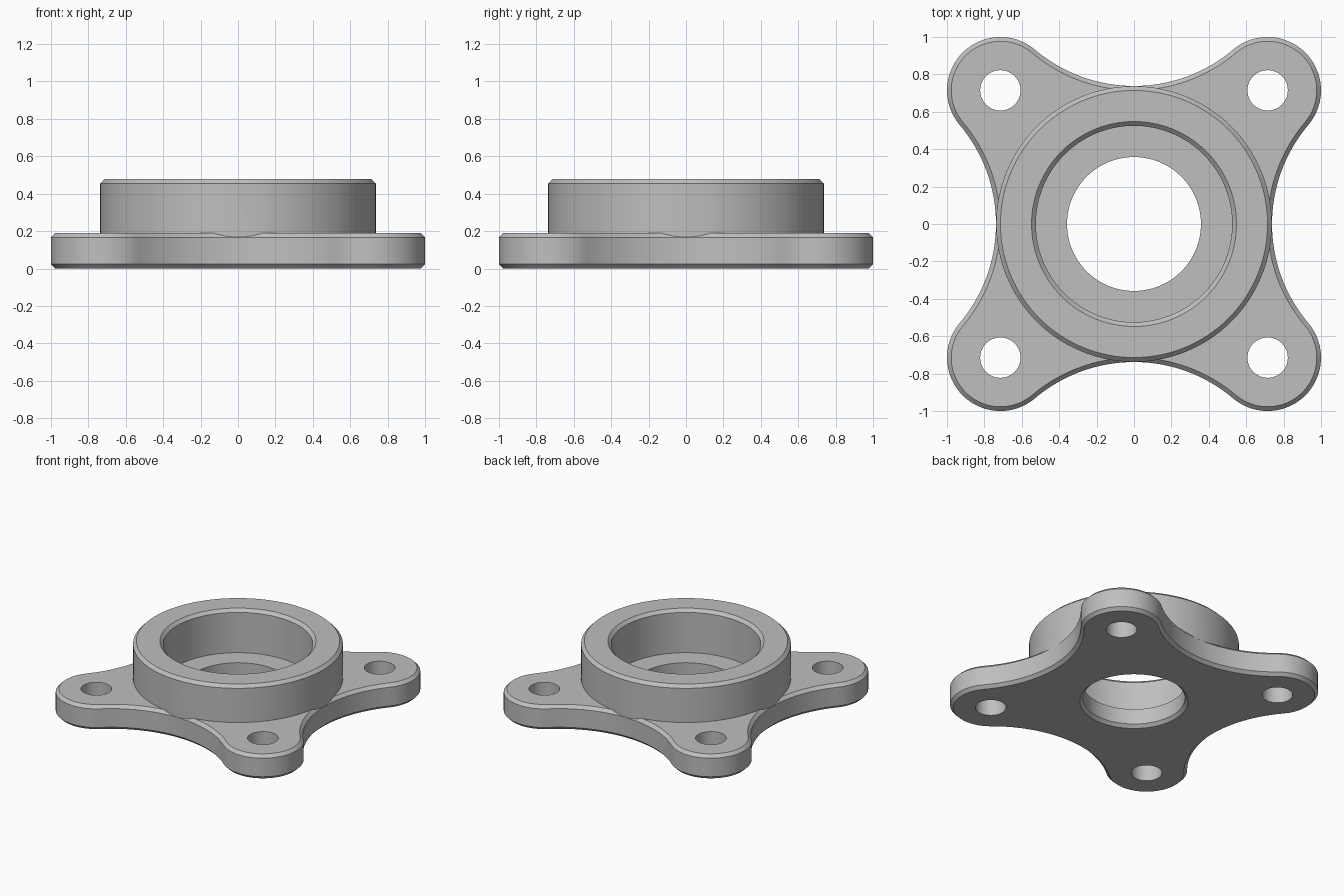
import bpy, bmesh
from math import pi, sin, cos, atan2, hypot

cube = bpy.data.objects.get("Cube")
if cube:
    bpy.data.objects.remove(cube)

EAR, EAR_R, NECK = 0.7145, 0.2855, 0.738   # ear centre, ear radius, plate half-width at the waist
PLATE_H, HEIGHT, CH = 0.19, 0.478, 0.023   # plate top, boss top, chamfer
BOSS_R, BORE_R, HOLE_R, BOLT_R = 0.737, 0.525, 0.358, 0.108
FLOOR = 0.143

grey = bpy.data.materials.new("machined grey")
grey.use_nodes = True
colour = (0.52, 0.52, 0.52, 1)
grey.diffuse_color = colour
grey.node_tree.nodes["Principled BSDF"].inputs["Base Color"].default_value = colour


def loft(name, rings):
    """Closed solid through a stack of (outline, z) rings, capped at both ends."""
    bm = bmesh.new()
    loops = [[bm.verts.new((x, y, z)) for x, y in outline] for outline, z in rings]
    for a, b in zip(loops, loops[1:]):
        for i in range(len(a)):
            j = (i + 1) % len(a)
            bm.faces.new((a[i], a[j], b[j], b[i]))
    bm.faces.new(loops[0][::-1])
    bm.faces.new(loops[-1])
    mesh = bpy.data.meshes.new(name)
    bm.to_mesh(mesh)
    bm.free()
    mesh.materials.append(grey)
    obj = bpy.data.objects.new(name, mesh)
    bpy.context.collection.objects.link(obj)
    return obj


def arc(cx, cy, r, start, end, steps):
    return [(cx + r * cos(start + (end - start) * i / steps),
             cy + r * sin(start + (end - start) * i / steps)) for i in range(steps + 1)]


def lathe(name, profile, x=0, y=0, segments=128):
    return loft(name, [(arc(x, y, r, 0, 2 * pi, segments)[:-1], z) for r, z in profile])


def plate_outline(inset):
    """Four round ears joined by tangent concave arcs, shrunk by the inset."""
    c = (2 * EAR**2 - (NECK - EAR_R)**2) / (2 * (EAR - NECK + EAR_R))
    lean = atan2(c - EAR, EAR)              # direction of the tangent point
    ear_r, waist_r = EAR_R - inset, c - NECK + inset
    quarter = arc(EAR, EAR, ear_r, lean - pi / 2, pi - lean, 32)
    quarter += arc(0, c, waist_r, -lean, lean - pi, 32)[1:-1]
    # the ear arc starts at the matching tangent point on the +x side
    start = -(pi / 2 - lean)
    quarter[:33] = arc(EAR, EAR, ear_r, start, pi - lean, 32)
    points = []
    for k in range(4):
        for x, y in quarter:
            for _ in range(k):
                x, y = -y, x
            points.append((x, y))
    return points


def combine(target, tool, operation):
    mod = target.modifiers.new("combine", 'BOOLEAN')
    mod.operation, mod.object, mod.solver = operation, tool, 'EXACT'
    bpy.context.view_layer.objects.active = target
    bpy.ops.object.modifier_apply(modifier=mod.name)
    bpy.data.objects.remove(tool)


# Four-eared base plate with chamfered rims
flange = loft("bearing_flange", [(plate_outline(CH), 0), (plate_outline(0), CH),
                                 (plate_outline(0), PLATE_H - CH), (plate_outline(CH), PLATE_H)])

# Round boss
boss = lathe("boss", [(BOSS_R, PLATE_H / 2), (BOSS_R, HEIGHT - CH), (BOSS_R - CH, HEIGHT)])
combine(flange, boss, 'UNION')

# Stepped bore, chamfered at both mouths
over = 0.05
bore = lathe("bore_cutter", [(HOLE_R + CH + over, -over), (HOLE_R, CH), (HOLE_R, FLOOR),
                             (BORE_R, FLOOR), (BORE_R, HEIGHT - CH),
                             (BORE_R + CH + over, HEIGHT + over)])
combine(flange, bore, 'DIFFERENCE')

# Bolt holes
for sx in (-1, 1):
    for sy in (-1, 1):
        hole = lathe("bolt_cutter", [(BOLT_R, -over), (BOLT_R, PLATE_H + over)],
                     sx * EAR, sy * EAR, 48)
        combine(flange, hole, 'DIFFERENCE')

# Smooth walls, crisp edges
bpy.ops.object.select_all(action='DESELECT')
flange.select_set(True)
bpy.context.view_layer.objects.active = flange
bpy.ops.object.shade_smooth_by_angle(angle=pi / 6)
